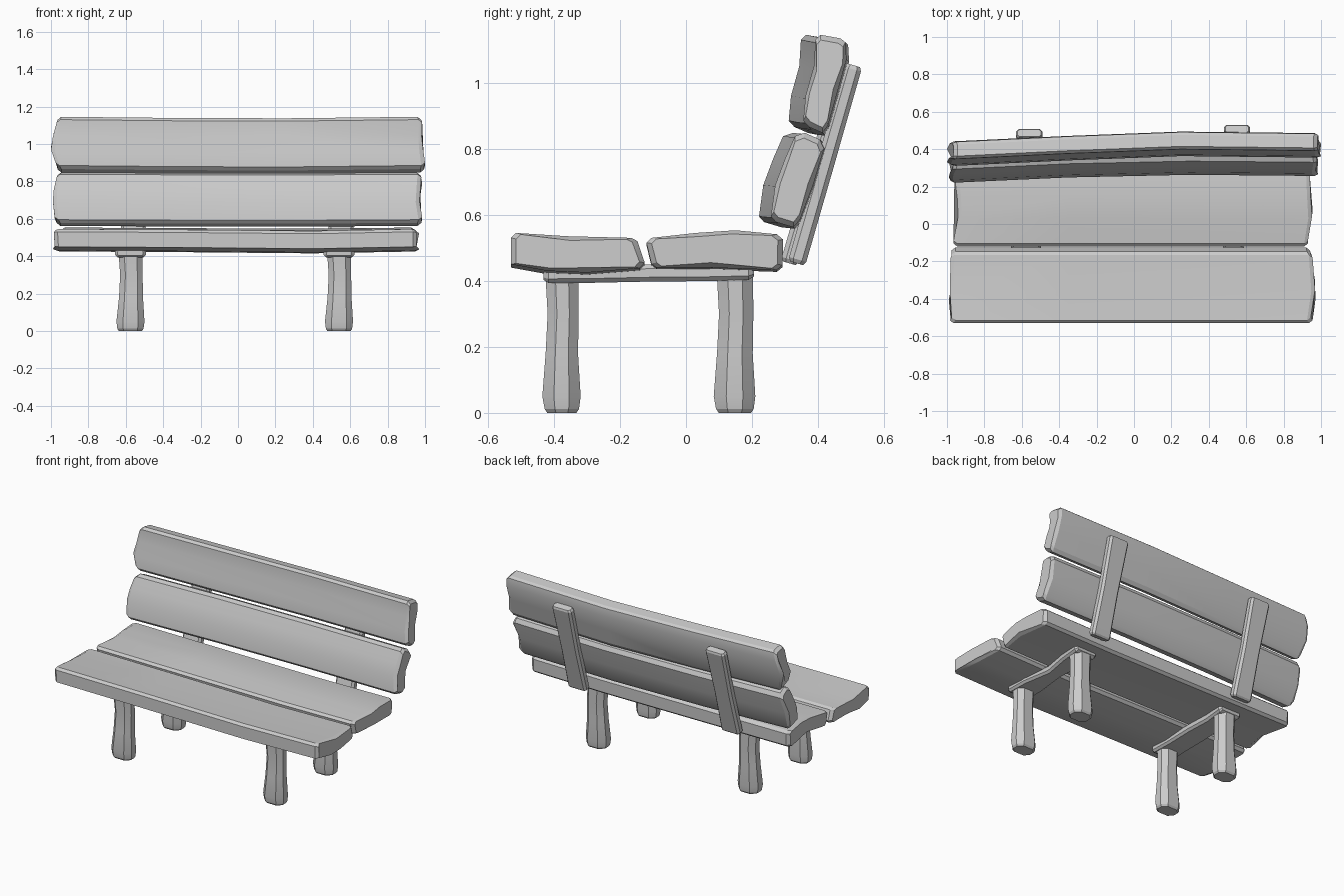
import bpy, bmesh
from math import radians
from mathutils import Vector, Matrix


def loft(name, rings, matrix=Matrix()):
    """Skin a list of equal-length point rings and cap both ends."""
    bm = bmesh.new()
    vs = [[bm.verts.new(matrix @ Vector(p)) for p in r] for r in rings]
    n = len(vs[0])
    for a, b in zip(vs, vs[1:]):
        for i in range(n):
            j = (i + 1) % n
            bm.faces.new((a[i], a[j], b[j], b[i]))
    bm.faces.new(vs[0])
    bm.faces.new(vs[-1])
    bmesh.ops.recalc_face_normals(bm, faces=bm.faces)
    me = bpy.data.meshes.new(name)
    bm.to_mesh(me)
    bm.free()
    ob = bpy.data.objects.new(name, me)
    bpy.context.collection.objects.link(ob)
    bpy.ops.object.select_all(action='DESELECT')
    ob.select_set(True)
    bpy.context.view_layer.objects.active = ob
    bpy.ops.object.shade_smooth_by_angle(angle=radians(22))
    return ob


def plank(name, profile, left, mids, bevel=0.02):
    """profile: (y, z, left end x, right end x); left: (dy, dz) at the left end;
    mids: (x, dy, dz) stations bending the plank along its length."""
    cy = sum(p[0] for p in profile) / len(profile)
    cz = sum(p[1] for p in profile) / len(profile)

    def inset(y, z):
        d = Vector((cy - y, cz - z)).normalized() * 0.016
        return y + d.x, z + d.y

    ly, lz = left
    rings = [[(l, inset(y, z)[0] + ly, inset(y, z)[1] + lz) for y, z, l, r in profile],
             [(l + bevel, y + ly, z + lz) for y, z, l, r in profile]]
    rings += [[(x, y + dy, z + dz) for y, z, l, r in profile] for x, dy, dz in mids]
    rings += [[(r - bevel, y, z) for y, z, l, r in profile],
              [(r, *inset(y, z)) for y, z, l, r in profile]]
    return loft(name, rings)


def beam(name, stations, matrix=Matrix(), cut=0.5):
    """Eight-sided beam along local z; stations: (z, cx, cy, half x, half y)."""
    rings = []
    for z, cx, cy, hx, hy in stations:
        c = cut * min(hx, hy)
        pts = [(hx, hy - c), (hx - c, hy), (c - hx, hy), (-hx, hy - c),
               (-hx, c - hy), (c - hx, -hy), (hx - c, -hy), (hx, c - hy)]
        rings.append([(cx + x, cy + y, z) for x, y in pts])
    return loft(name, rings, matrix)


# Seat planks
plank("seat_front", [
    (-0.53, 0.53, -0.985, 0.955), (-0.515, 0.545, -0.975, 0.945),
    (-0.36, 0.535, -0.985, 0.968), (-0.165, 0.53, -0.98, 0.955),
    (-0.147, 0.52, -0.975, 0.945), (-0.125, 0.455, -0.975, 0.94),
    (-0.14, 0.438, -0.975, 0.945), (-0.3, 0.425, -0.972, 0.968),
    (-0.42, 0.43, -0.99, 0.97), (-0.53, 0.45, -0.98, 0.955)],
    (0, 0), [(-0.35, 0, -0.003), (0.4, 0, -0.01)])
plank("seat_rear", [
    (-0.12, 0.515, -0.965, 0.93), (-0.105, 0.53, -0.965, 0.93),
    (0.03, 0.545, -0.94, 0.952), (0.15, 0.553, -0.945, 0.945),
    (0.275, 0.541, -0.96, 0.94), (0.294, 0.525, -0.96, 0.935),
    (0.292, 0.447, -0.96, 0.935), (0.275, 0.433, -0.96, 0.935),
    (0.07, 0.44, -0.94, 0.955), (-0.09, 0.44, -0.965, 0.93),
    (-0.105, 0.452, -0.965, 0.93)],
    (0, 0), [(-0.35, 0, -0.003), (0.4, 0, -0.006)])

# Backrest planks, bowed along their length
plank("back_lower", [
    (0.257, 0.595, -0.98, 0.985), (0.272, 0.578, -0.97, 0.98),
    (0.325, 0.562, -0.97, 0.98), (0.345, 0.585, -0.98, 0.985),
    (0.385, 0.69, -0.99, 0.97), (0.418, 0.80, -0.975, 0.985),
    (0.405, 0.828, -0.97, 0.98), (0.36, 0.848, -0.965, 0.975),
    (0.33, 0.838, -0.97, 0.98), (0.30, 0.77, -0.985, 0.975),
    (0.27, 0.69, -0.99, 0.97)],
    (-0.036, 0), [(-0.35, -0.008, -0.003), (0.3, 0.006, -0.004)])
plank("back_upper", [
    (0.355, 0.885, -0.975, 1.0), (0.372, 0.866, -0.965, 0.995),
    (0.413, 0.848, -0.965, 0.995), (0.43, 0.87, -0.97, 1.0),
    (0.458, 0.97, -1.0, 0.988), (0.486, 1.07, -0.985, 0.985),
    (0.483, 1.122, -0.97, 0.985), (0.468, 1.134, -0.965, 0.98),
    (0.407, 1.145, -0.965, 0.98), (0.392, 1.13, -0.97, 0.985),
    (0.387, 1.05, -0.99, 0.982), (0.362, 0.96, -1.0, 0.99)],
    (-0.044, 0), [(-0.35, -0.015, -0.006), (0.25, 0.008, -0.008)])

# Supports repeated on each side
for side, lx, sx, dy, mid in (("left", -0.575, -0.56, -0.022, (-0.577, 0.08)),
                              ("right", 0.54, 0.55, 0.0, (0.53, 0.052))):
    for part, ly, h in (("front_leg", -0.376, 0.05), ("rear_leg", 0.148, 0.055)):
        beam(f"{part}_{side}", [
            (0.0, lx, ly, 0.062, h - 0.006), (0.012, lx, ly, 0.07, h + 0.002),
            (0.05, lx, ly - 0.001, 0.075, h + 0.008),
            (0.18, lx + 0.003, ly, 0.064, h - 0.001),
            (0.30, lx + 0.005, ly + 0.004, 0.06, h - 0.003),
            (0.425, lx, ly, 0.064, h)], cut=0.6)

    # Cross bar joining front and rear leg
    turn = Matrix.Rotation(radians(-90), 4, 'X')
    beam(f"cross_bar_{side}", [
        (-0.432, lx, -0.417, 0.068, 0.014), (-0.417, lx, -0.418, 0.082, 0.024),
        (-0.28, lx, -0.42, 0.078, 0.026), (-0.1, mid[0], -0.424, mid[1], 0.026),
        (0.06, lx, -0.425, 0.07, 0.026), (0.19, lx, -0.427, 0.08, 0.024),
        (0.206, lx, -0.427, 0.068, 0.014)], turn)

    # Tilted backrest post
    tilt = Matrix.Translation((sx, 0.335 + dy, 0.453)) @ Matrix.Rotation(radians(-16.1), 4, 'X')
    beam(f"back_post_{side}", [
        (0, 0, 0, 0.06, 0.02), (0.012, 0, 0, 0.068, 0.027),
        (0.3, 0, 0, 0.064, 0.027), (0.612, 0, 0, 0.07, 0.026),
        (0.624, 0, 0, 0.062, 0.02)], tilt)
